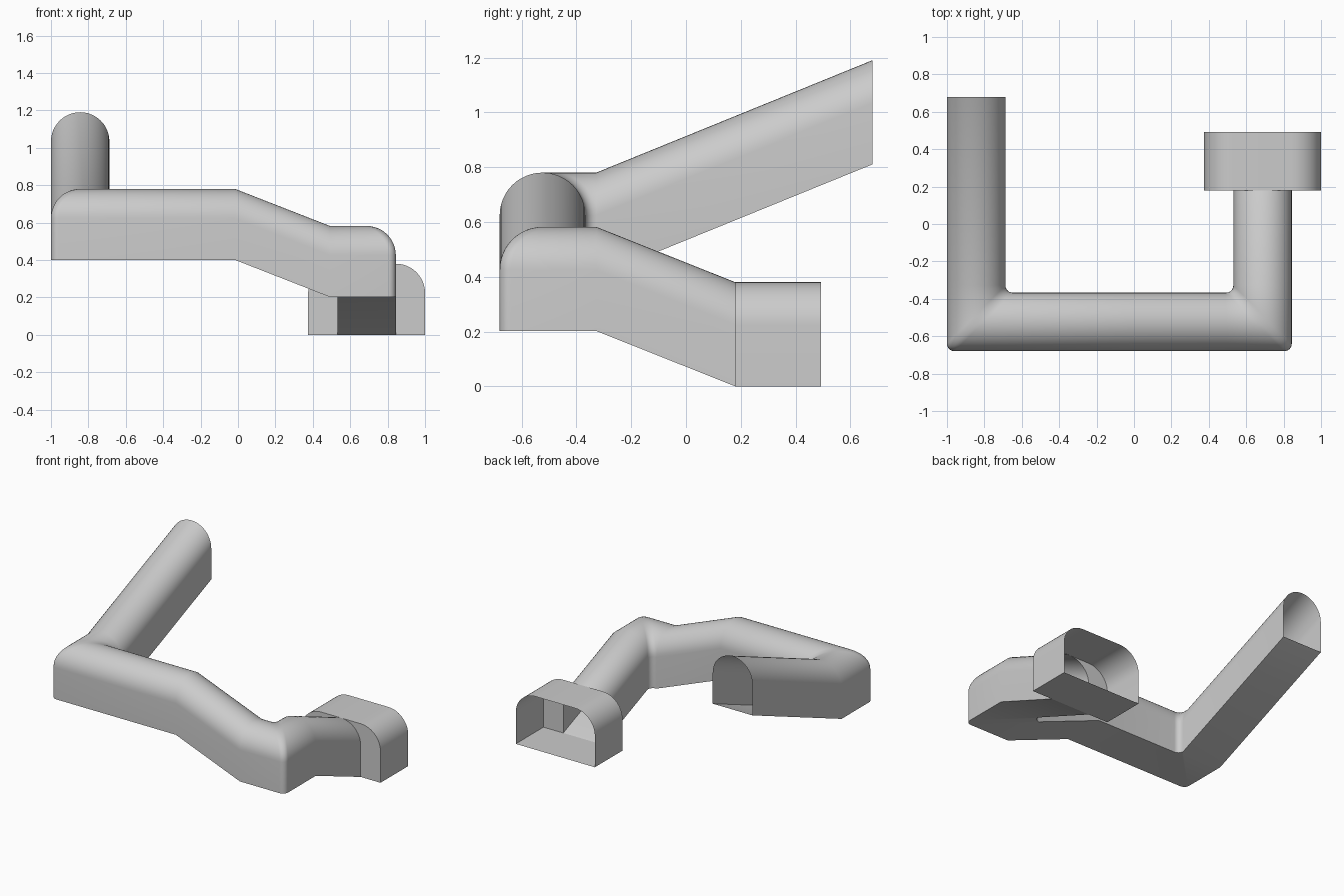
import bpy, bmesh, math
from math import sin, cos, pi

if "Cube" in bpy.data.objects:
    bpy.data.objects.remove(bpy.data.objects["Cube"])

R = 0.15625      # half width of the tunnel and radius of its arch
H = 0.38         # section height
F = 0.04         # fillet radius at the two bends
N = 24           # arch segments

# Tunnel section: (sideways offset, height); floor corner, arch, floor corner
arch = [(R * cos(pi * i / N), H - R + R * sin(pi * i / N)) for i in range(N + 1)]
section = [(R, 0)] + arch + [(-R, 0)]


def finish(bm, name):
    bmesh.ops.remove_doubles(bm, verts=bm.verts, dist=0.0005)
    bmesh.ops.recalc_face_normals(bm, faces=bm.faces)
    mesh = bpy.data.meshes.new(name)
    bm.to_mesh(mesh)
    bm.free()
    ob = bpy.data.objects.new(name, mesh)
    bpy.context.collection.objects.link(ob)
    bpy.ops.object.select_all(action='DESELECT')
    ob.select_set(True)
    bpy.context.view_layer.objects.active = ob
    bpy.ops.object.shade_smooth_by_angle(angle=math.radians(35))
    return ob


def loft(bm, rings):
    rows = [[bm.verts.new(p) for p in r] for r in rings]
    for a, b in zip(rows, rows[1:]):
        n = len(a)
        for i in range(n):
            j = (i + 1) % n
            bm.faces.new((a[i], a[j], b[j], b[i]))
    return rows


def ring(x, y, z, side):
    """Upright section at a path point; side is the outward direction."""
    return [(x + d * side[0], y + d * side[1], z + h) for d, h in section]


def bend(x, y, z, side, a0, steps=6):
    """Mitred corner, every line of it rounded with the fillet radius."""
    cx, cy = x - F * side[0], y - F * side[1]
    angles = [a0 + pi / 2 * k / steps for k in range(steps + 1)]
    return [ring(cx + F * cos(a), cy + F * sin(a), z, side) for a in angles]


# Tunnel: sloping leg, bend, cross leg, bend, sloping leg
XL, XR, YF = -1 + R, 1 - 2 * R, -0.68 + R
YB = 0.18
rings = [ring(XL, 0.68, 0.81, (-1, 0)), ring(XL, YF + R + F, 0.4, (-1, 0))]
rings += bend(XL, YF, 0.4, (-1, -1), pi)
rings += [ring(-0.015, YF, 0.4, (0, -1)), ring(XR - R - F, YF, 0.202, (0, -1))]
rings += bend(XR, YF, 0.202, (1, -1), 1.5 * pi)
rings += [ring(XR, YF + R + F, 0.202, (1, 0)), ring(XR, YB, 0, (1, 0))]
bm = bmesh.new()
loft(bm, rings)
finish(bm, "tunnel")

# Wide end chamber: open at the back, front wall pierced by the tunnel
half = arch[:N // 2 + 1]                              # side to crown
outer = [(2 * R, 0)] + [(d + R, h) for d, h in half]  # right half of its section
full = outer + [(-d, h) for d, h in reversed(outer)]
bm = bmesh.new()
loft(bm, [[(XR + d, y, h) for d, h in full] for y in (YB, 0.493)])
inner = [(R, 0)] + half
for s in (1, -1):
    outline = outer + inner[::-1]
    bm.faces.new([bm.verts.new((XR + s * d, YB, h)) for d, h in outline])
finish(bm, "end_chamber")
